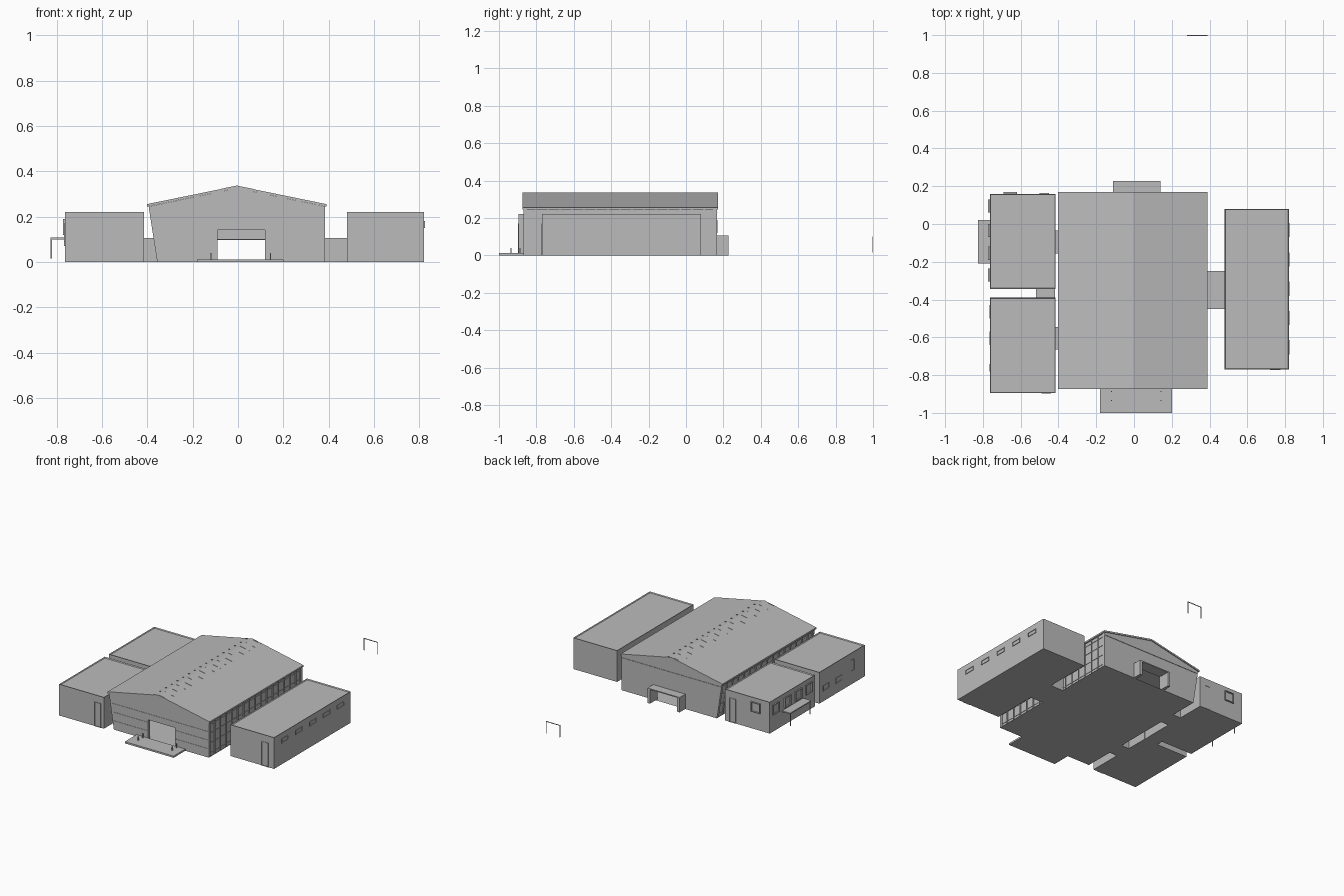
import bpy, bmesh
from mathutils import Vector

cube = bpy.data.objects.get("Cube")
if cube:
    bpy.data.objects.remove(cube, do_unlink=True)

GREY = (0.5, 0.5, 0.5, 1)
mat = bpy.data.materials.new("plain grey")
mat.use_nodes = True
mat.diffuse_color = GREY
mat.node_tree.nodes["Principled BSDF"].inputs["Base Color"].default_value = GREY


def finish(name, bm, fix_normals=True):
    if fix_normals:
        bmesh.ops.recalc_face_normals(bm, faces=bm.faces)
    mesh = bpy.data.meshes.new(name)
    bm.to_mesh(mesh)
    bm.free()
    mesh.materials.append(mat)
    ob = bpy.data.objects.new(name, mesh)
    bpy.context.scene.collection.objects.link(ob)
    return ob


def add_prism(bm, profile, y0, y1):
    """Extrude an x-z profile along y."""
    face = bm.faces.new([bm.verts.new((x, y0, z)) for x, z in profile])
    out = bmesh.ops.extrude_face_region(bm, geom=[face])
    moved = [v for v in out["geom"] if isinstance(v, bmesh.types.BMVert)]
    bmesh.ops.translate(bm, verts=moved, vec=(0, y1 - y0, 0))


def prisms(name, items):
    bm = bmesh.new()
    for item in items:
        add_prism(bm, *item)
    return finish(name, bm)


def boxes(name, items):
    return prisms(name, [([(x0, z0), (x1, z0), (x1, z1), (x0, z1)], y0, y1)
                         for x0, x1, y0, y1, z0, z1 in items])


def wing(name, x0, x1, y0, y1, height=0.22):
    """Flat-roofed block with a low parapet."""
    bm = bmesh.new()
    add_prism(bm, [(x0, 0), (x1, 0), (x1, height), (x0, height)], y0, y1)
    bmesh.ops.recalc_face_normals(bm, faces=bm.faces)
    roof = [f for f in bm.faces if f.normal.z > 0.9]
    bmesh.ops.inset_region(bm, faces=roof, thickness=0.006)
    bmesh.ops.translate(bm, verts=roof[0].verts, vec=(0, 0, -0.007))
    return finish(name, bm)


def frame(name, axis, plane, out, a0, a1, z0, z1, bar=0.005):
    """Four bars standing off a wall that faces along x or y."""
    p0, p1 = sorted((plane, plane + out))
    parts = [(a0, a1, z0, z0 + bar), (a0, a1, z1 - bar, z1),
             (a0, a0 + bar, z0, z1), (a1 - bar, a1, z0, z1)]
    if axis == "x":
        return boxes(name, [(p0, p1, a, b, c, d) for a, b, c, d in parts])
    return boxes(name, [(a, b, p0, p1, c, d) for a, b, c, d in parts])


# Main hall gables, each with an opening down to the ground
FRONT, BACK = -0.87, 0.165
RIDGE, EAVE = 0.325, 0.245


def gable(left, right, top):
    return [(-0.355, 0), (left, 0), (left, top), (right, top), (right, 0),
            (0.383, 0), (0.383, EAVE), (-0.005, RIDGE), (-0.393, EAVE)]


prisms("front_gable", [(gable(-0.09, 0.12, 0.14), FRONT, FRONT + 0.02)])
prisms("back_gable", [(gable(-0.09, 0.12, 0.10), BACK - 0.02, BACK)])

# Side walls: the right one leans outward, the left one is upright
prisms("leaning_wall", [([(-0.35, 0), (-0.33, 0), (-0.368, EAVE), (-0.388, EAVE)],
                         FRONT + 0.02, BACK - 0.02)])
boxes("upright_wall", [(0.36, 0.378, FRONT + 0.02, BACK - 0.02, 0, EAVE)])

# Mullions and rails on the long walls
BAYS = 16
step = (BACK - FRONT - 0.006) / BAYS
stops = [FRONT + i * step for i in range(BAYS + 1)]
prisms("leaning_mullions",
       [([(-0.356, 0), (-0.34, 0), (-0.378, EAVE), (-0.394, EAVE)], y, y + 0.006)
        for y in stops])
boxes("upright_mullions", [(0.37, 0.384, y, y + 0.006, 0, EAVE) for y in stops])
rails = []
for z in (0.02, 0.09, 0.16, 0.22):
    rails.append((0.37, 0.381, FRONT, BACK, z, z + 0.005))
    lean = -0.353 - 0.038 * z / EAVE
    rails.append((lean, lean + 0.012, FRONT, BACK, z, z + 0.005))
boxes("wall_rails", rails)

# Ground slab seen only from underneath
bm = bmesh.new()
bm.faces.new([bm.verts.new(p) for p in
              [(-0.355, FRONT, 0), (-0.355, BACK, 0), (0.383, BACK, 0), (0.383, FRONT, 0)]])
finish("hall_floor", bm, fix_normals=False)

# Pitched roof
prisms("hall_roof", [([(-0.402, 0.244), (-0.005, RIDGE), (0.39, 0.244),
                       (0.39, 0.255), (-0.005, 0.336), (-0.402, 0.255)],
                      FRONT - 0.003, BACK + 0.005)])

# Ribs of the ridge strip
ribs = []
for y in stops:
    ribs.append(([(-0.075, 0.319), (-0.005, 0.333), (0.065, 0.319),
                  (0.065, 0.3225), (-0.005, 0.337), (-0.075, 0.3225)],
                 y, y + 0.004))
prisms("ridge_ribs", ribs)

# Thin trim lines on the gables
trim = []
for z in (0.06, 0.12, 0.18):
    for x0, x1 in ((-0.355, -0.09), (0.12, 0.38)) if z < 0.14 else ((-0.37, 0.38),):
        trim.append((x0, x1, FRONT - 0.002, FRONT, z, z + 0.003))
trim.append((-0.385, 0.383, BACK, BACK + 0.003, 0.225, 0.23))
boxes("gable_trim", trim)

# Rear entrance surround
boxes("rear_portal", [(-0.11, -0.09, BACK, 0.228, 0, 0.105),
                      (0.12, 0.14, BACK, 0.228, 0, 0.105),
                      (-0.09, 0.12, BACK, 0.228, 0.098, 0.105)])

# Front terrace with four bollards
boxes("front_terrace", [(-0.18, 0.20, -1.0, FRONT, 0, 0.012)])
boxes("bollards", [(x - 0.003, x + 0.003, y - 0.003, y + 0.003, 0.012, 0.04)
                   for x in (-0.12, 0.143) for y in (-0.887, -0.935)])

# Side wings and the passages that join them
wing("left_wing", 0.48, 0.82, -0.77, 0.08)
wing("right_rear_wing", -0.763, -0.415, -0.343, 0.16)
wing("right_front_wing", -0.763, -0.415, -0.895, -0.39)
boxes("passages", [(0.375, 0.48, -0.45, -0.25, 0, 0.105),
                   (-0.415, -0.35, -0.155, -0.035, 0, 0.105),
                   (-0.415, -0.35, -0.665, -0.545, 0, 0.105),
                   (-0.52, -0.417, -0.39, -0.343, 0, 0.105)])

# Small high windows on the left wing
for i in range(5):
    y = -0.69 + i * 0.155
    frame("left_wing_window", "x", 0.82, 0.004, y, y + 0.075, 0.15, 0.18, 0.004)

# Windows on the right wings
for y in (-0.305, -0.19, -0.07, 0.06):
    frame("rear_wing_window", "x", -0.763, -0.009, y, y + 0.07, 0.12, 0.19)
for y in (-0.50, -0.64):
    frame("front_wing_window", "x", -0.763, -0.003, y, y + 0.07, 0.07, 0.11)
frame("front_wing_tall_window", "x", -0.763, -0.003, -0.78, -0.74, 0.09, 0.17)
frame("rear_window", "y", 0.16, 0.009, -0.69, -0.62, 0.12, 0.19)

# Doors at the wing ends
frame("left_wing_door", "y", -0.77, -0.003, 0.72, 0.775, 0, 0.17, 0.004)
frame("front_wing_door", "y", -0.895, -0.003, -0.49, -0.44, 0, 0.17, 0.004)
frame("rear_wing_door", "y", 0.16, 0.003, -0.50, -0.45, 0, 0.17, 0.004)

# Side canopy on posts
boxes("side_canopy", [(-0.826, -0.763, -0.21, 0.022, 0.1, 0.108)])
boxes("canopy_posts", [(-0.826, -0.821, y, y + 0.005, 0.015, 0.1)
                       for y in (-0.205, 0.012)])

# Free-standing goal frame behind the hall
boxes("goal_frame", [(0.28, 0.284, 0.996, 1.0, 0.015, 0.1),
                     (0.386, 0.39, 0.996, 1.0, 0.015, 0.1),
                     (0.28, 0.39, 0.996, 1.0, 0.096, 0.1)])
